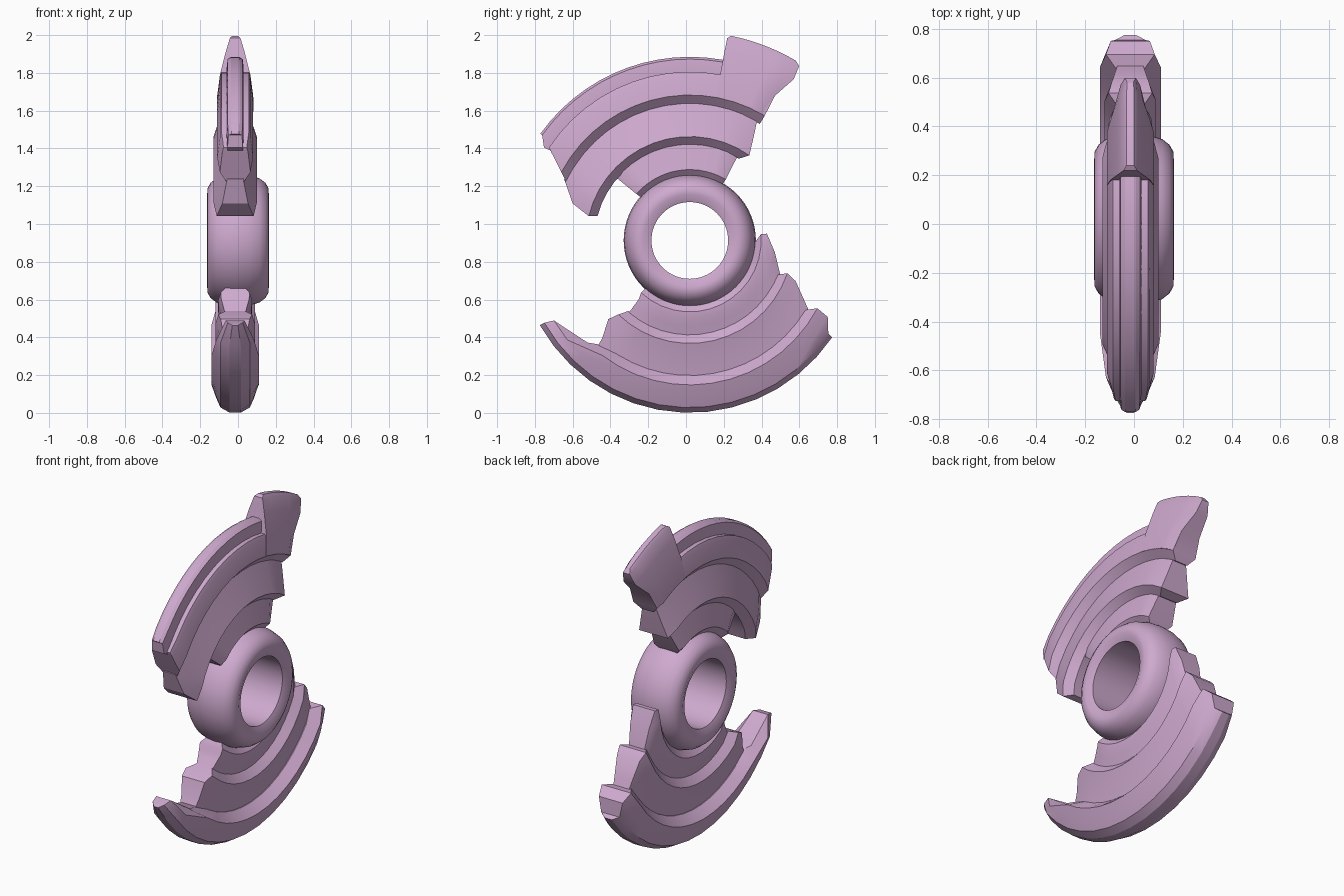
import bpy, bmesh, math

cube = bpy.data.objects.get("Cube")
if cube:
    bpy.data.objects.remove(cube, do_unlink=True)

CY, CZ = 0.02, 0.913      # shared axis of the ring and bands
FIN_X = -0.015            # mid-plane of the bands

mat = bpy.data.materials.new("soft_mauve")
mat.use_nodes = True
colour = (0.62, 0.40, 0.62, 1)
mat.diffuse_color = colour
mat.node_tree.nodes["Principled BSDF"].inputs["Base Color"].default_value = colour


def finish(name, bm, angle):
    bmesh.ops.recalc_face_normals(bm, faces=bm.faces)
    mesh = bpy.data.meshes.new(name)
    bm.to_mesh(mesh)
    bm.free()
    mesh.materials.append(mat)
    obj = bpy.data.objects.new(name, mesh)
    bpy.context.collection.objects.link(obj)
    bpy.ops.object.select_all(action="DESELECT")
    obj.select_set(True)
    bpy.context.view_layer.objects.active = obj
    bpy.ops.object.shade_smooth_by_angle(angle=math.radians(angle))


def polar(x, r, a):
    return (x, CY + r * math.cos(a), CZ + r * math.sin(a))


def band(name, points, steps=14, tips=(0.85, 0.85)):
    """Curved band; each point is radius, half width, start and end angle."""
    bm = bmesh.new()
    loops = []
    for i in range(steps + 1):
        t = i / steps
        k = tips[0] if i == 0 else tips[1] if i == steps else 1
        loop = []
        for side, row in ((1, points), (-1, points[::-1])):
            for r, w, a0, a1 in row:
                a = math.radians(a0 + (a1 - a0) * t)
                loop.append(bm.verts.new(polar(FIN_X + side * w * k, r, a)))
        loops.append(loop)
    n = len(loops[0])
    for a, b in zip(loops, loops[1:]):
        for j in range(n):
            bm.faces.new((a[j], a[(j + 1) % n], b[(j + 1) % n], b[j]))
    # End caps, quad by quad across the width
    for loop in (loops[0], loops[-1]):
        for j in range(len(points) - 1):
            bm.faces.new((loop[j], loop[j + 1], loop[n - 2 - j], loop[n - 1 - j]))
    finish(name, bm, 28)


# Central ring, lathed around the x axis
half = [(0.145, 0.203), (0.163, 0.245), (0.162, 0.275), (0.145, 0.305),
        (0.115, 0.328), (0.06, 0.345)]
profile = half + [(0, 0.35)] + [(-x, r) for x, r in reversed(half)]
bm = bmesh.new()
segs = 64
rows = [[bm.verts.new(polar(x, r, math.tau * i / segs)) for x, r in profile]
        for i in range(segs)]
for i in range(segs):
    a, b = rows[i], rows[(i + 1) % segs]
    for j in range(len(profile)):
        k = (j + 1) % len(profile)
        bm.faces.new((a[j], a[k], b[k], b[j]))
finish("central_ring", bm, 30)

# Upper bands: each widens inward, then bevels back under itself
band("upper_rim", [(0.972, 0.022, 144.5, 75), (0.96, 0.04, 144.5, 75),
                   (0.915, 0.045, 147.5, 75), (0.86, 0.045, 147, 75)], tips=(0.9, 1))
band("upper_outer_band", [(0.893, 0.072, 146.5, 60), (0.87, 0.08, 147.5, 59.5),
                          (0.77, 0.095, 152, 59), (0.72, 0.05, 155, 59)])
band("upper_middle_band", [(0.74, 0.05, 154, 61), (0.65, 0.08, 162.5, 58.5),
                           (0.55, 0.115, 166.5, 55), (0.505, 0.07, 165, 59)])
band("upper_inner_band", [(0.53, 0.07, 139.5, 60.5), (0.375, 0.10, 139, 59.5),
                          (0.33, 0.06, 138, 60)])
band("upper_horn", [(1.105, 0.016, 78.5, 59.5), (1.09, 0.028, 79.5, 57.9),
                    (1.015, 0.05, 79.6, 57.2), (0.89, 0.081, 79.6, 59.5),
                    (0.77, 0.096, 79.6, 59)], 6, (1, 0.8))

# Lower bands, with a long blade tip at the front
band("lower_blade", [(0.912, 0.03, 209.5, 325.8), (0.885, 0.078, 209.5, 326),
                     (0.835, 0.10, 210.5, 331), (0.765, 0.125, 225, 332),
                     (0.715, 0.07, 231, 329)], 14, (0.5, 0.8))
band("lower_middle_band", [(0.74, 0.06, 229, 329), (0.69, 0.07, 228, 332),
                           (0.60, 0.09, 224, 339), (0.545, 0.105, 226, 341.4),
                           (0.495, 0.06, 229, 338.5)])
band("lower_inner_band", [(0.52, 0.06, 230, 338), (0.455, 0.075, 229.5, 352),
                          (0.41, 0.087, 229, 365), (0.378, 0.09, 227, 365),
                          (0.34, 0.06, 227, 357)])
